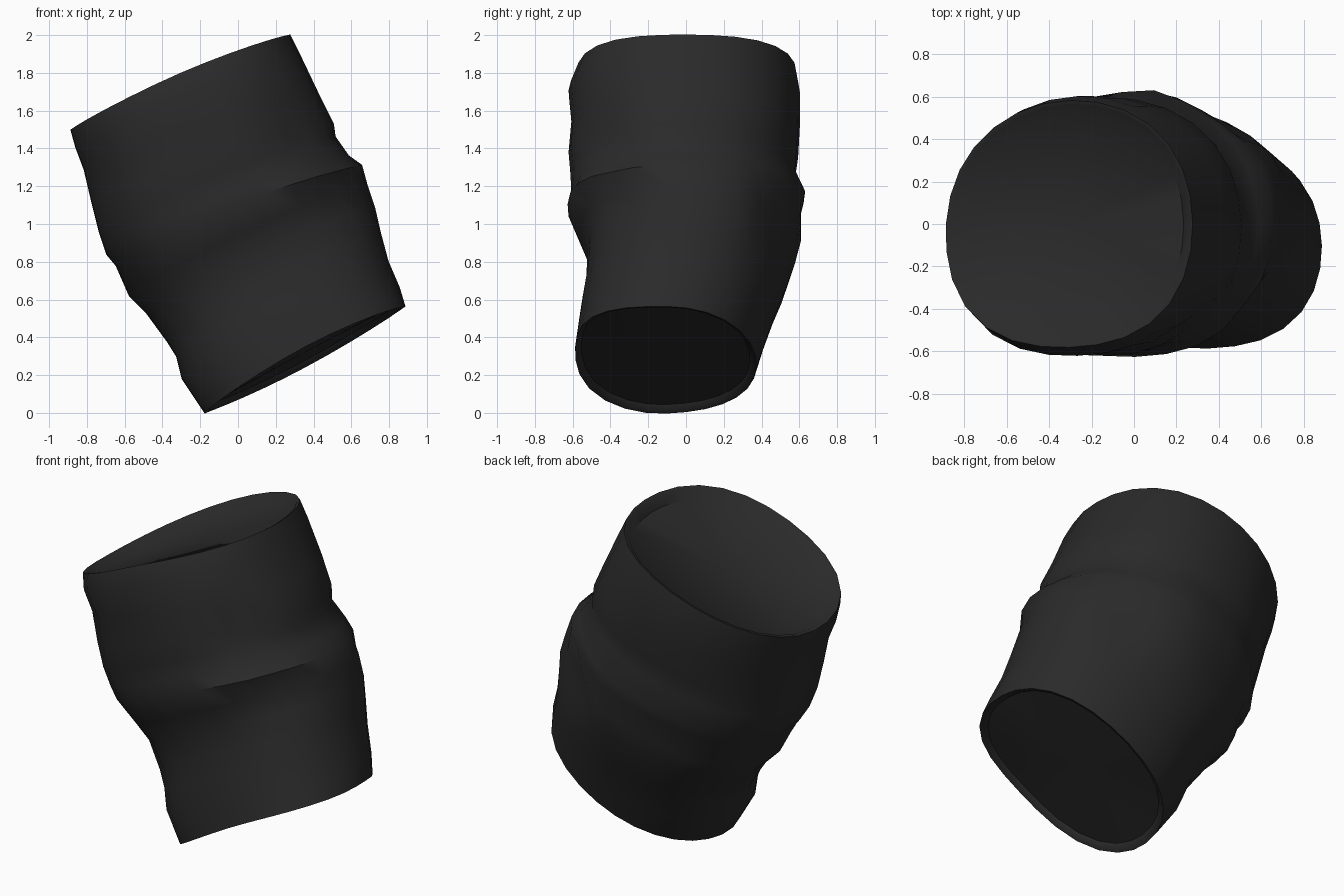
import bpy
import bmesh
import math
from mathutils import Vector

SIDES = 28

old = bpy.data.objects.get("Cube")
if old:
    bpy.data.objects.remove(old, do_unlink=True)


def make_material(name, color):
    mat = bpy.data.materials.new(name)
    mat.use_nodes = True
    mat.diffuse_color = color
    bsdf = mat.node_tree.nodes["Principled BSDF"]
    bsdf.inputs["Base Color"].default_value = color
    bsdf.inputs["Roughness"].default_value = 0.8
    return mat


fabric = make_material("charcoal fabric", (0.023, 0.023, 0.023, 1))

# Cross-sections from top cuff to bottom cuff:
# low edge x, z, high edge x, z, front y, back y
SECTIONS = [
    (-.88, 1.5, .27, 2.0, -.57, .58),
    (-.855, 1.41, .32, 1.9, -.61, .6),
    (-.81, 1.29, .42, 1.69, -.595, .6),
    (-.77, 1.12, .5, 1.53, -.61, .59),
    (-.73, .96, .51, 1.46, -.6, .57),
    (-.69, .84, .58, 1.36, -.595, .615),
    (-.64, .78, .65, 1.31, -.615, .6),
    (-.57, .62, .68, 1.2, -.55, .605),
    (-.48, .53, .72, 1.08, -.51, .575),
    (-.37, .38, .75, .95, -.515, .52),
    (-.32, .3, .79, .8, -.535, .47),
    (-.29, .18, .85, .66, -.555, .42),
    (-.17, 0, .88, .56, -.575, .37),
]

# Fullness of the cross-section: direction in degrees, amount
CORNERS = [(225, .06), (45, .025), (315, .035)]

# Cloth folds: centre, radius, push outward (negative is a dent)
FOLDS = [
    (Vector((.3, -.45, 1.5)), .14, -.06),
    (Vector((.5, -.35, 1.18)), .14, -.05),
    (Vector((.1, .58, 1.2)), .14, .025),
    (Vector((.45, .47, 1.02)), .15, -.08),
    (Vector((-.2, .55, .8)), .15, -.03),
    (Vector((-.45, -.35, .65)), .14, -.03),
]


def ring_points(section, t):
    """Closed loop of cloth points; t runs from top (0) to bottom (1)."""
    ax, az, bx, bz, y0, y1 = section
    centre = Vector(((ax + bx) / 2, (y0 + y1) / 2, (az + bz) / 2))
    across = Vector(((bx - ax) / 2, 0, (bz - az) / 2))
    depth = Vector((0, (y1 - y0) / 2, 0))
    points = []
    for i in range(SIDES):
        a = math.tau * i / SIDES
        p = centre + across * math.cos(a) + depth * math.sin(a)
        out = (p - centre).normalized()
        # Front and back of each cuff curve away from a flat plane
        lift = .05 + .02 * t if math.sin(a) < 0 else .05 - .09 * t
        p.z += lift * math.sin(a) ** 2
        push = sum(amount * math.exp(-((p - spot).length / radius) ** 2)
                   for spot, radius, amount in FOLDS)
        push += sum(amount * max(0, math.cos(a - math.radians(angle))) ** 6
                    for angle, amount in CORNERS)
        points.append(p + out * push)
    return points


def bridge(bm, upper, lower):
    for i in range(SIDES):
        j = (i + 1) % SIDES
        bm.faces.new((upper[i], lower[i], lower[j], upper[j]))


def inset_loop(bm, loop, scale, shift):
    centre = sum((v.co for v in loop), Vector()) / SIDES
    return [bm.verts.new(centre + (v.co - centre) * scale + shift) for v in loop]


def finish(bm, name):
    bmesh.ops.recalc_face_normals(bm, faces=bm.faces)
    mesh = bpy.data.meshes.new(name)
    bm.to_mesh(mesh)
    bm.free()
    obj = bpy.data.objects.new(name, mesh)
    bpy.context.collection.objects.link(obj)
    mesh.materials.append(fabric)
    bpy.ops.object.select_all(action='DESELECT')
    obj.select_set(True)
    bpy.context.view_layer.objects.active = obj
    bpy.ops.object.shade_smooth_by_angle(angle=math.radians(45))


# Wrinkled tube of cloth with a turned-in hem and recessed lining at each end
bm = bmesh.new()
last = len(SECTIONS) - 1
loops = [[bm.verts.new(p) for p in ring_points(s, k / last)]
         for k, s in enumerate(SECTIONS)]
for upper, lower in zip(loops, loops[1:]):
    bridge(bm, upper, lower)

axis = Vector((.43, 0, -.9)).normalized()
for loop, inward, scale, sink in ((loops[0], axis, .89, .05),
                                  (loops[-1], -axis, .93, .03)):
    hem = inset_loop(bm, loop, .965, inward * .005)
    lining = inset_loop(bm, loop, scale, inward * sink)
    bridge(bm, loop, hem)
    bridge(bm, hem, lining)
    middle = bm.verts.new(sum((v.co for v in lining), Vector()) / SIDES)
    for i in range(SIDES):
        bm.faces.new((lining[i], lining[(i + 1) % SIDES], middle))
finish(bm, "fabric_sleeve")
